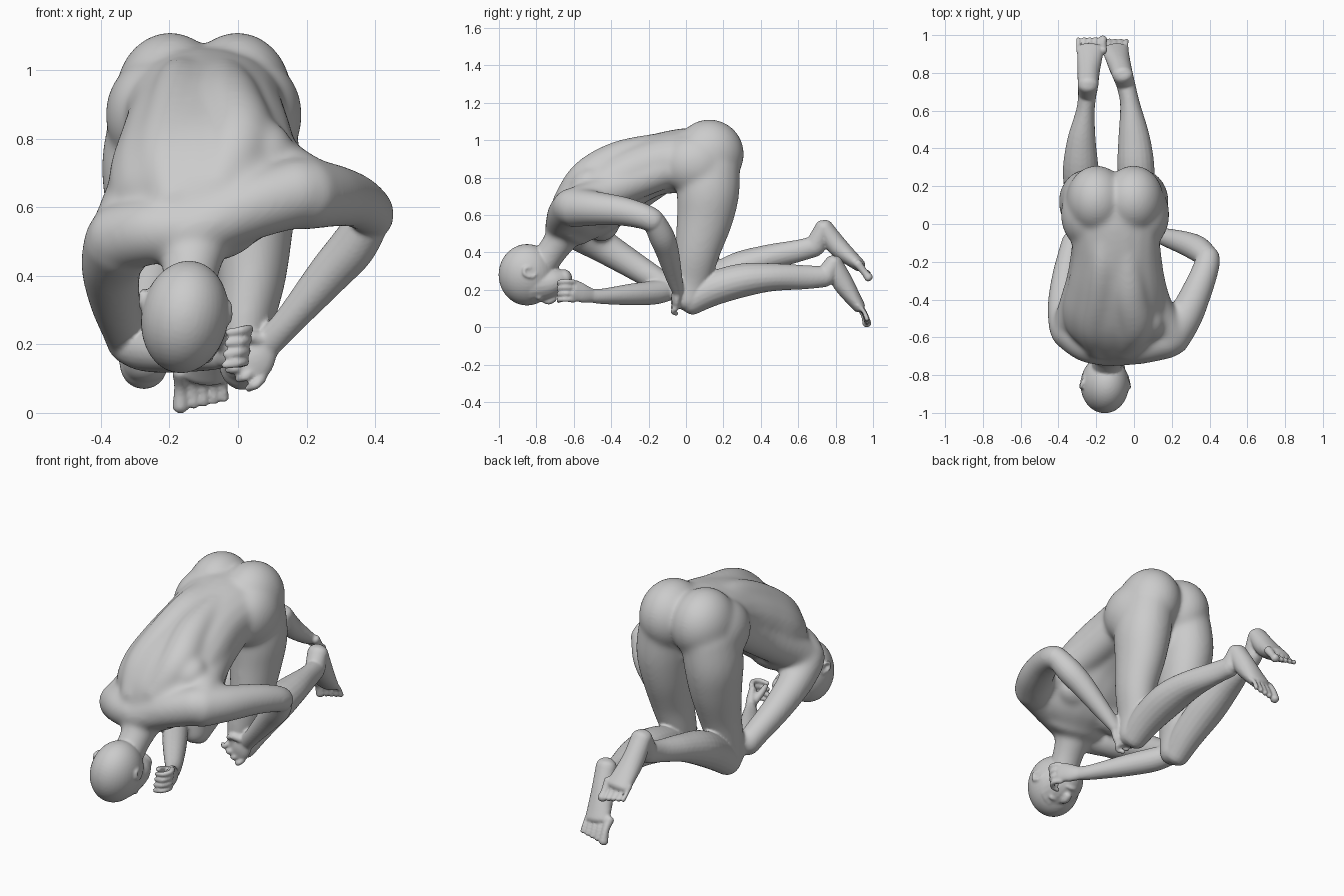
import bpy, bmesh, math
from mathutils import Vector, Matrix

bm = bmesh.new()
N = 20


def spline(p, t):
    """Catmull-Rom point on a list of vectors, t in 0..len-1"""
    i = min(int(t), len(p) - 2)
    f = t - i
    a, b, c, d = (p[max(0, min(len(p) - 1, i + k))] for k in (-1, 0, 1, 2))
    return 0.5 * (2 * b + (c - a) * f + (2 * a - 5 * b + 4 * c - d) * f * f
                  + (3 * b - a - 3 * c + d) * f ** 3)


def tube(pts, side=(1, 0, 0), side_end=None, cap=0.8):
    """Closed loft through rings (x, y, z, half width[, half depth])"""
    p = [Vector(q if len(q) == 5 else (*q, q[3])) for q in pts]
    steps = 5 * (len(p) - 1)
    s = [spline(p, k / 5) for k in range(steps + 1)]
    c = [v.to_3d() for v in s]
    s0, s1 = Vector(side), Vector(side_end or side)
    rings = []

    def ring(i, off, scale):
        t = (c[min(i + 1, steps)] - c[max(i - 1, 0)]).normalized()
        u = s0.lerp(s1, i / steps)
        u = (u - u.dot(t) * t).normalized()
        w = t.cross(u)
        o = c[i] + t * off
        ru, rw = s[i][3] * scale, s[i][4] * scale
        rings.append([bm.verts.new(o + u * ru * math.cos(a) + w * rw * math.sin(a))
                      for a in (2 * math.pi * j / N for j in range(N))])

    caps = [math.radians(d) for d in (22, 45, 65, 82)]
    r0, r1 = min(s[0][3:]) * cap, min(s[-1][3:]) * cap
    for a in reversed(caps):
        ring(0, -r0 * math.sin(a), math.cos(a))
    for i in range(steps + 1):
        ring(i, 0, 1)
    for a in caps:
        ring(steps, r1 * math.sin(a), math.cos(a))
    for a, b in zip(rings, rings[1:]):
        for j in range(N):
            k = (j + 1) % N
            bm.faces.new((a[j], a[k], b[k], b[j]))
    bm.faces.new(rings[0][::-1])
    bm.faces.new(rings[-1])


def ball(c, r, rot=(0, 0, 0)):
    m = Matrix.Translation(c)
    for ax, a in zip('XYZ', rot):
        m = m @ Matrix.Rotation(math.radians(a), 4, ax)
    bmesh.ops.create_uvsphere(bm, u_segments=40, v_segments=24, radius=1,
                              matrix=m @ Matrix.Diagonal((*r, 1)))


def fuse(name, voxel, rounds):
    """Put the collected pieces in one object and blend them into a single skin"""
    bmesh.ops.recalc_face_normals(bm, faces=bm.faces)
    mesh = bpy.data.meshes.new(name)
    bm.to_mesh(mesh)
    bm.clear()
    ob = bpy.data.objects.new(name, mesh)
    bpy.context.collection.objects.link(ob)
    rm = ob.modifiers.new("fuse", 'REMESH')
    rm.mode, rm.voxel_size, rm.use_smooth_shade = 'VOXEL', voxel, True
    sm = ob.modifiers.new("soften", 'SMOOTH')
    sm.factor, sm.iterations = .5, rounds
    return ob


# ---- stage 1: large soft masses ----
# torso, rolled so the +x shoulder sits higher
tube([(-.10, .12, .895, .2, .165), (-.10, -.0, .89, .24, .175), (-.095, -.16, .868, .232, .163),
      (-.095, -.32, .80, .255, .17), (-.10, -.46, .70, .28, .187), (-.105, -.56, .61, .26, .17),
      (-.115, -.62, .54, .18, .13)], (1, 0, 0), (1, .05, .28), .6)
for s in (-1, 1):
    # back muscles, shoulder blades, chest, buttocks, hips
    tube([(-.10 + s * .06, .0, .98, .065), (-.10 + s * .065, -.2, .95, .08),
          (-.10 + s * .08, -.38, .87 + s * .02, .098), (-.10 + s * .10, -.53, .755 + s * .03, .108),
          (-.12 + s * .06, -.635, .63 + s * .02, .088)])
    ball((-.10 + s * .17, -.53, .715 + s * .055), (.09, .10, .075), (40, 0, 0))
    ball((-.10 + s * .12, -.43, .57 + s * .035), (.12, .09, .065), (45, 0, 0))
    ball((-.10 + s * .098, .125, .925), (.16, .185, .186))
    ball((-.10 + s * .15, .05, .87), (.137, .18, .165))
# side muscles sweeping into the shoulders
tube([(.20, -.585, .66, .09), (.11, -.45, .71, .1), (.065, -.30, .77, .1), (.04, -.12, .84, .1)])
tube([(-.345, -.55, .52, .09), (-.295, -.42, .615, .1), (-.255, -.28, .71, .1), (-.23, -.12, .82, .1)])
# neck and sloping shoulders
tube([(-.12, -.60, .57, .13, .10), (-.13, -.67, .47, .095, .087), (-.14, -.72, .40, .082, .08),
      (-.15, -.78, .32, .08, .085)])
tube([(-.13, -.67, .53, .085), (.03, -.645, .60, .098), (.18, -.61, .645, .102)], (0, 0, 1))
tube([(-.13, -.67, .53, .085), (-.25, -.635, .53, .098), (-.35, -.56, .51, .1)], (0, 0, 1))
# upper arms
tube([(.19, -.60, .64, .108), (.27, -.49, .635, .094), (.34, -.34, .62, .08),
      (.385, -.22, .59, .07), (.39, -.17, .565, .066)], (0, 0, 1))
tube([(-.345, -.55, .50, .106), (-.37, -.44, .43, .09), (-.36, -.28, .33, .076),
      (-.33, -.13, .235, .066), (-.32, -.09, .20, .064)], (0, 0, 1))
# thighs
for hip, mid, knee in ((.025, .04, .02), (-.235, -.255, -.27)):
    tube([(hip, .125, .86, .14, .165), (mid, .118, .72, .144, .168), (mid, .10, .58, .128, .152),
          (mid, .06, .40, .102, .122), (knee, .03, .25, .082, .105), (knee, .01, .14, .073, .085)])

core = fuse("core", .01, 32)
dg = bpy.context.evaluated_depsgraph_get()
bm.from_mesh(core.evaluated_get(dg).to_mesh())
core.evaluated_get(dg).to_mesh_clear()
bpy.data.objects.remove(core)

# ---- stage 2: finer parts ----
# buttocks again, to keep the cleft crisp
for s in (-1, 1):
    ball((-.10 + s * .098, .125, .925), (.155, .183, .184))
# head, face down with chin towards the chest
ball((-.155, -.85, .28), (.127, .152, .165), (0, 10, 0))
tube([(-.15, -.82, .235, .108, .11), (-.143, -.75, .235, .096, .09), (-.138, -.69, .25, .08, .07),
      (-.135, -.645, .265, .05, .045)], (1, 0, -.15))
tube([(-.143, -.775, .152, .014), (-.138, -.735, .14, .02), (-.136, -.71, .155, .022)])
tube([(-.165, -.68, .19, .012), (-.136, -.675, .184, .015), (-.107, -.68, .188, .012)], (0, 0, 1))
for x in (-.185, -.105):
    ball((x, -.785, .16), (.035, .016, .018))
# ears: rim and lobe
for x, z, s in ((-.031, .298, 1), (-.274, .335, -1)):
    tube([(x - s * .008, -.80, z - .012, .009), (x, -.825, z - .03, .009), (x + s * .008, -.862, z - .015, .009),
          (x + s * .006, -.862, z + .015, .009), (x, -.835, z + .02, .009)], (0, 0, 1))
    ball((x - s * .01, -.835, z), (.009, .035, .022))

# forearm and hand reaching to the knee (+x)
tube([(.385, -.17, .565, .06), (.335, -.13, .485, .068), (.265, -.10, .405, .062),
      (.15, -.065, .27, .045), (.085, -.045, .20, .042, .032)], (1, 0, -1))
tube([(.085, -.045, .20, .04, .028), (.055, -.05, .16, .056, .028), (.03, -.05, .125, .056, .024)],
     (1, 0, -1))
# forearm and hand tucked under at the mouth (-x)
tube([(-.32, -.09, .20, .058), (-.27, -.17, .185, .064), (-.19, -.29, .175, .058),
      (-.09, -.44, .165, .042), (-.05, -.50, .168, .038, .03)], (0, 0, 1))
tube([(-.05, -.50, .168, .036, .028), (-.02, -.55, .18, .05, .028), (.005, -.60, .20, .056, .024)],
     (0, 0, 1))
# fingers and thumbs
for i in range(4):
    x, z = .07 - i * .029, .09 + i * .024
    tube([(x, -.055, z + .01, .0145), (x - .018, -.07, z - .008, .0135),
          (x - .04, -.05, z - .018 + i * .003, .012)])
    z, x = .145 + i * .032, i * .004
    tube([(x + .002, -.60, z, .0145), (x + .02, -.64, z + .004, .014), (x + .0, -.676, z, .013),
          (x - .04, -.68, z - .006, .0115)], (0, 0, 1))
tube([(.06, -.06, .215, .022), (.02, -.075, .225, .017), (-.01, -.07, .21, .013)], (0, 0, 1))
tube([(-.04, -.54, .19, .022), (-.05, -.59, .22, .018), (-.045, -.64, .24, .014)], (0, 0, 1))


def lower_leg(shin, heel, mid, front, toe, big_toe, small_toe):
    """Knee to toes; the big toe lies on the inner side"""
    tube([(shin[0][0], .02, .138, .07, .077), *shin])
    tube([shin[-1], heel])
    tube([heel, mid, front])
    for i in range(5):
        x = big_toe + (small_toe - big_toe) * (i + (.3 if i else 0)) / 4.3
        r = .024 if i == 0 else .016 - i * .0006
        up = i * .006
        tube([(x, front[1] - .01, front[2] + .01, r),
              (x, front[1] + .025, front[2] - .035 + up * .4, r * .8),
              (x, toe[0], toe[1] + up, r)])


lower_leg([(.015, .14, .203, .087, .09), (.01, .30, .25, .098, .09), (.0, .46, .267, .083, .075),
           (-.022, .64, .267, .052, .064), (-.045, .745, .27, .05, .056)],
          (-.06, .79, .343, .055, .047), (-.075, .837, .24, .06, .056),
          (-.10, .925, .11, .07, .034), (.968, .018), -.168, -.04)
lower_leg([(-.275, .13, .223, .085, .09), (-.282, .28, .31, .095, .09), (-.278, .44, .37, .076, .071),
           (-.257, .60, .408, .049, .059), (-.247, .69, .432, .049, .056)],
          (-.243, .738, .533, .055, .047), (-.24, .812, .43, .06, .054),
          (-.23, .928, .33, .072, .034), (.977, .265), -.165, -.295)

# everything in one smooth skin
fuse("kneeling_figure", .007, 4)
